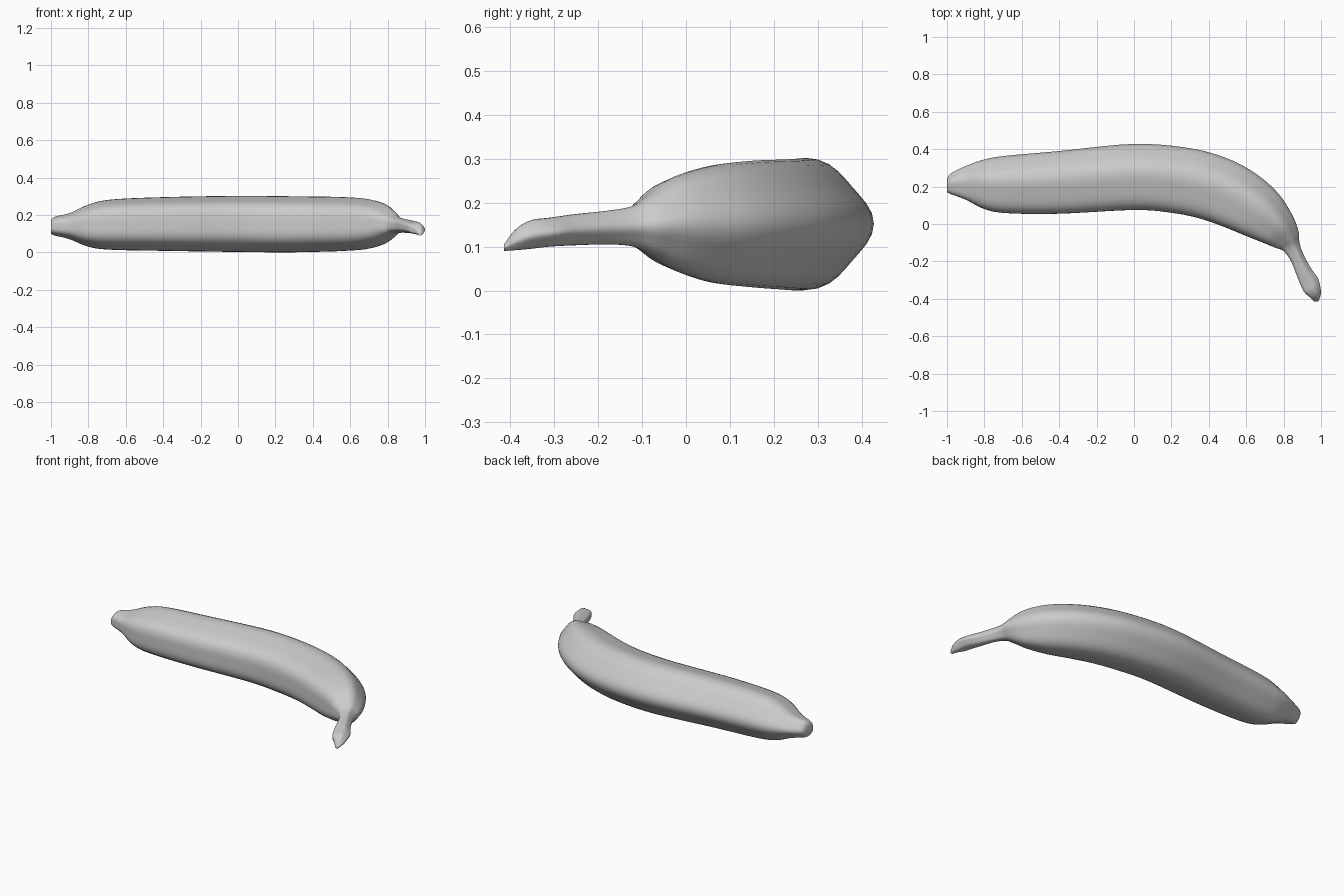
import bpy
import bmesh
import math
from mathutils import Vector

SIDES = 40
STEPS = 5

default_cube = bpy.data.objects.get("Cube")
if default_cube:
    bpy.data.objects.remove(default_cube, do_unlink=True)


def make_material(name, colour):
    material = bpy.data.materials.new(name)
    material.use_nodes = True
    material.diffuse_color = colour
    shader = material.node_tree.nodes["Principled BSDF"]
    shader.inputs["Base Color"].default_value = colour
    return material


def catmull_rom(before, start, end, after, t):
    """Smooth blend of every value of two neighbouring stations."""
    return [
        b + 0.5 * t * (c - a + t * (2*a - 5*b + 4*c - d + t * (3*(b - c) + d - a)))
        for a, b, c, d in zip(before, start, end, after)
    ]


def refine(stations, steps):
    """Add interpolated stations between the given ones."""
    last = len(stations) - 1
    result = []
    for i in range(last):
        neighbours = (stations[max(i - 1, 0)], stations[i],
                      stations[i + 1], stations[min(i + 2, last)])
        for step in range(steps):
            result.append(catmull_rom(*neighbours, step / steps))
    result.append(stations[last])
    return result


def soft_pentagon(sides):
    """Rounded five-ridged section, scaled to fill a unit square."""
    points = []
    for i in range(sides):
        angle = math.tau * i / sides
        radius = 1 + 0.045 * math.cos(5 * angle)
        points.append((radius * math.cos(angle), radius * math.sin(angle)))
    across = [p[0] for p in points]
    middle = (max(across) + min(across)) / 2
    half_width = (max(across) - min(across)) / 2
    half_height = max(p[1] for p in points)
    return [((u - middle) / half_width, v / half_height) for u, v in points]


def loft(name, stations, material):
    """Skin a closed tube through stations of outer edge, inner edge and heights."""
    section = soft_pentagon(SIDES)
    bm = bmesh.new()
    rings = []
    for outer_x, outer_y, inner_x, inner_y, low, high in stations:
        outer = Vector((outer_x, outer_y, 0))
        inner = Vector((inner_x, inner_y, 0))
        centre = (outer + inner) / 2 + Vector((0, 0, (low + high) / 2))
        across = (outer - inner) / 2
        upward = Vector((0, 0, (high - low) / 2))
        rings.append([bm.verts.new(centre + across * u + upward * v)
                      for u, v in section])
    for ring, following in zip(rings, rings[1:]):
        for i in range(SIDES):
            j = (i + 1) % SIDES
            bm.faces.new((ring[i], ring[j], following[j], following[i]))
    bm.faces.new(rings[0])
    bm.faces.new(rings[-1])
    bmesh.ops.recalc_face_normals(bm, faces=bm.faces)

    mesh = bpy.data.meshes.new(name)
    bm.to_mesh(mesh)
    bm.free()
    mesh.materials.append(material)
    obj = bpy.data.objects.new(name, mesh)
    bpy.context.collection.objects.link(obj)
    bpy.ops.object.select_all(action="DESELECT")
    obj.select_set(True)
    bpy.context.view_layer.objects.active = obj
    bpy.ops.object.shade_smooth_by_angle(angle=math.radians(40))
    return obj


# Each station: outer edge x, y, inner edge x, y, lowest z, highest z
blossom_end = [
    (-1, .24, -1, .17, .1, .17),
    (-.98, .27, -.98, .16, .09, .19),
    (-.9, .31, -.9, .13, .07, .21),
]
body = [
    (-.8, .345, -.8, .08, .03, .255),
    (-.68, .365, -.68, .058, .014, .282),
    (-.4, .39, -.4, .055, .008, .295),
    (0, .428, 0, .075, .002, .302),
    (.3, .405, .2, .06, 0, .3),
    (.5, .35, .35, .03, .003, .298),
    (.65, .27, .48, -.015, .008, .295),
    (.77, .165, .59, -.06, .018, .285),
    (.845, .05, .69, -.1, .045, .26),
    (.88, -.04, .75, -.125, .08, .22),
]
stem = [
    (.885, -.1, .8, -.145, .1, .193),
    (.905, -.16, .84, -.2, .105, .182),
    (.945, -.235, .87, -.275, .103, .174),
    (.983, -.29, .895, -.335, .1, .166),
    (.997, -.34, .915, -.37, .095, .16),
    (.998, -.38, .945, -.395, .092, .14),
    (.985, -.415, .965, -.415, .09, .105),
]

# One continuous skin from blossom end to stem tip
peel = make_material("light grey peel", (0.6, 0.6, 0.6, 1))
loft("banana", refine(blossom_end + body + stem, STEPS), peel)
